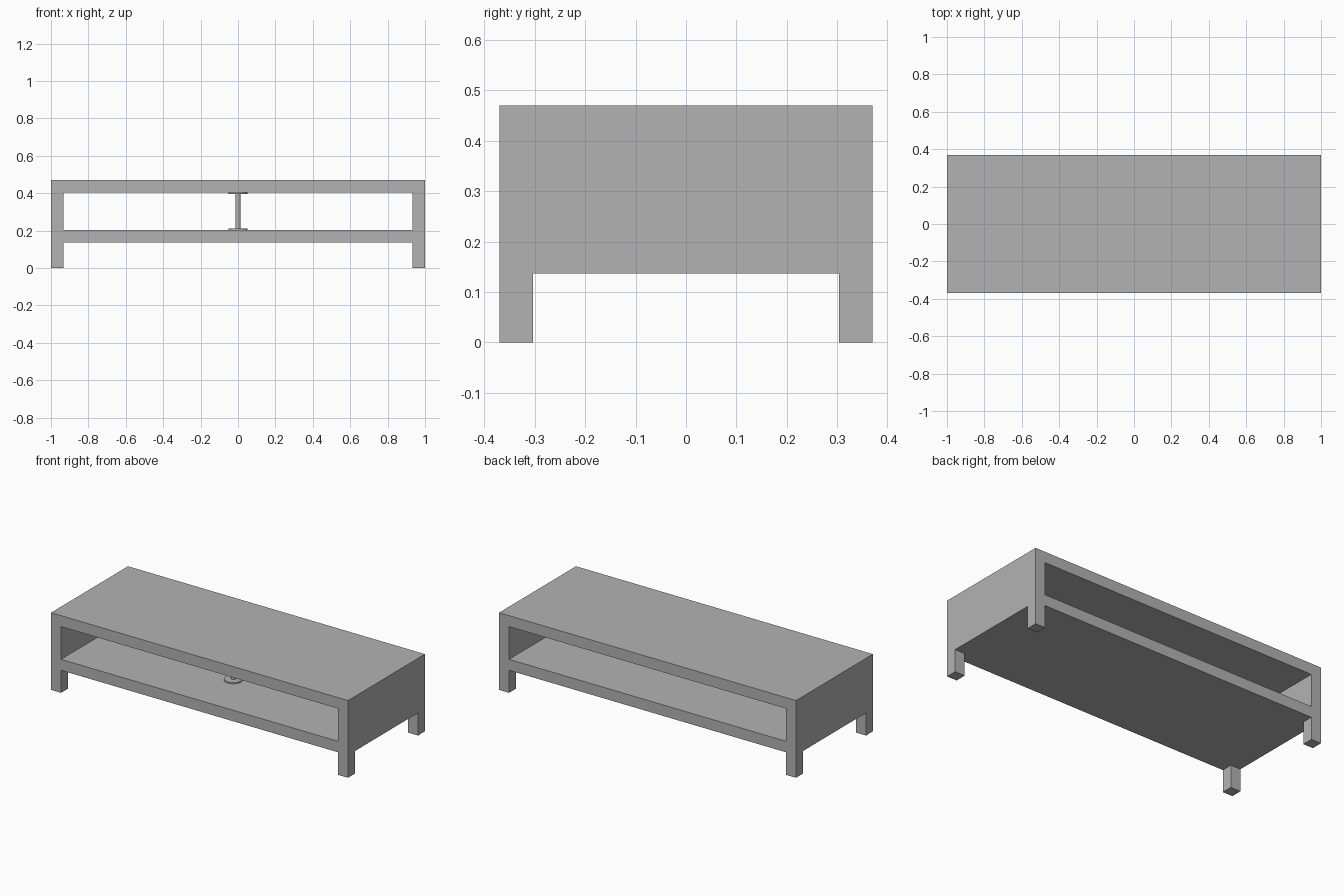
import bpy
import bmesh
from mathutils import Matrix

# Remove the default cube
cube = bpy.data.objects.get("Cube")
if cube:
    bpy.data.objects.remove(cube, do_unlink=True)

# Main dimensions
HALF_W, HALF_D, HEIGHT = 1.0, 0.37, 0.47
BOARD = 0.067
SHELF_BOTTOM = 0.137
SHELF_TOP = SHELF_BOTTOM + BOARD
TOP_BOTTOM = HEIGHT - BOARD

grey = bpy.data.materials.new("plain grey")
grey.use_nodes = True
grey.diffuse_color = (0.45, 0.45, 0.45, 1)
grey.node_tree.nodes["Principled BSDF"].inputs["Base Color"].default_value = grey.diffuse_color


def add_object(name, bm):
    mesh = bpy.data.meshes.new(name)
    bm.to_mesh(mesh)
    bm.free()
    mesh.materials.append(grey)
    obj = bpy.data.objects.new(name, mesh)
    bpy.context.collection.objects.link(obj)
    return obj


def box(name, half_x, half_y, low, high):
    bm = bmesh.new()
    bmesh.ops.create_cube(bm, size=1)
    bmesh.ops.scale(bm, vec=(2 * half_x, 2 * half_y, high - low), verts=bm.verts)
    bmesh.ops.translate(bm, vec=(0, 0, (low + high) / 2), verts=bm.verts)
    return add_object(name, bm)


def carve(target, cutter):
    mod = target.modifiers.new("carve", 'BOOLEAN')
    mod.operation = 'DIFFERENCE'
    mod.solver = 'EXACT'
    mod.object = cutter
    bpy.context.view_layer.objects.active = target
    bpy.ops.object.modifier_apply(modifier=mod.name)
    bpy.data.objects.remove(cutter, do_unlink=True)


# Bench body: one solid with an open compartment and four corner legs
body = box("bench_body", HALF_W, HALF_D, 0, HEIGHT)
carve(body, box("compartment_cutter", HALF_W - BOARD, 1, SHELF_TOP, TOP_BOTTOM))
carve(body, box("front_gap_cutter", HALF_W - BOARD, 1, -0.1, SHELF_BOTTOM))
carve(body, box("side_gap_cutter", 2, HALF_D - BOARD, -0.1, SHELF_BOTTOM))

# Support post: slim rod with a round plate at each end
POST_Y, PLATE = -0.045, 0.008


def disc(name, radius, low, high):
    bm = bmesh.new()
    bmesh.ops.create_cone(bm, cap_ends=True, segments=32, radius1=radius,
                          radius2=radius, depth=high - low,
                          matrix=Matrix.Translation((0, POST_Y, (low + high) / 2)))
    obj = add_object(name, bm)
    bpy.ops.object.select_all(action='DESELECT')
    obj.select_set(True)
    bpy.context.view_layer.objects.active = obj
    bpy.ops.object.shade_smooth_by_angle()
    return obj


disc("post_rod", 0.014, SHELF_TOP + PLATE, TOP_BOTTOM - PLATE)
disc("post_lower_plate", 0.052, SHELF_TOP, SHELF_TOP + PLATE)
disc("post_upper_plate", 0.052, TOP_BOTTOM - PLATE, TOP_BOTTOM)
